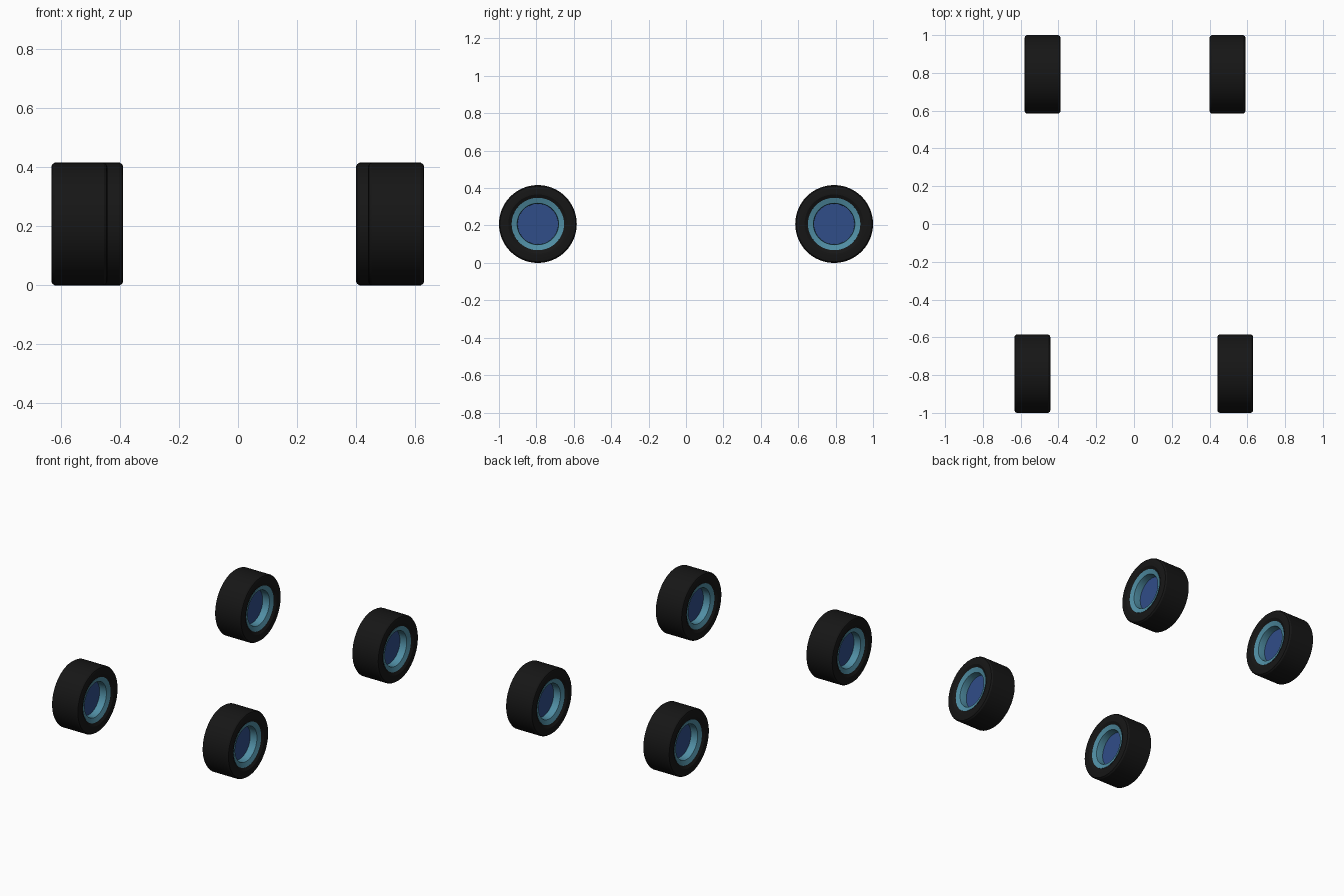
import bpy, bmesh, math
from mathutils import Vector, Matrix

if "Cube" in bpy.data.objects:
    bpy.data.objects.remove(bpy.data.objects["Cube"])

SEGMENTS = 64
RADIUS = 0.208


def material(name, color):
    m = bpy.data.materials.new(name)
    m.diffuse_color = (*color, 1)
    m.use_nodes = True
    m.node_tree.nodes["Principled BSDF"].inputs["Base Color"].default_value = m.diffuse_color
    return m


def mirrored(half):
    """Complete a half profile of (x, radius) points across the wheel's mid plane."""
    return half + [(-x, r) for x, r in reversed(half)]


def lathe(name, profile, mat, location, closed=True):
    """Revolve an (x, radius) profile about the x axis."""
    bm = bmesh.new()
    verts = [bm.verts.new((x, 0, r)) for x, r in profile]
    pairs = list(zip(verts, verts[1:]))
    if closed:
        pairs.append((verts[-1], verts[0]))
    edges = [bm.edges.new(p) for p in pairs]
    bmesh.ops.spin(bm, geom=verts + edges, cent=(0, 0, 0), axis=(1, 0, 0),
                   angle=math.tau, steps=SEGMENTS, use_duplicate=False)
    bmesh.ops.remove_doubles(bm, verts=bm.verts, dist=1e-5)
    bmesh.ops.recalc_face_normals(bm, faces=bm.faces)
    mesh = bpy.data.meshes.new(name)
    bm.to_mesh(mesh)
    bm.free()
    obj = bpy.data.objects.new(name, mesh)
    bpy.context.collection.objects.link(obj)
    mesh.materials.append(mat)
    obj.location = location
    bpy.ops.object.select_all(action='DESELECT')
    obj.select_set(True)
    bpy.context.view_layer.objects.active = obj
    bpy.ops.object.shade_smooth_by_angle(angle=math.radians(30))
    return obj


rubber = material("rubber", (0.008, 0.008, 0.008))
teal = material("rim_teal", (0.08, 0.27, 0.37))
blue = material("disc_blue", (0.03, 0.075, 0.25))

# Cross-sections, from the inside bead out to the tread
tyre_half = [(0.084, 0.139), (0.089, 0.148), (0.095, 0.158), (0.095, 0.194),
             (0.092, 0.202), (0.083, RADIUS)]
rim_half = [(0.060, 0.108), (0.076, 0.111), (0.086, 0.140), (0.070, 0.1405)]
disc_half = [(0.030, 0.0), (0.030, 0.110)]

# Wheel centres: the front pair stands wider than the rear pair
wheels = {
    "front_left": (-0.538, -0.792), "front_right": (0.536, -0.792),
    "rear_left": (-0.484, 0.792), "rear_right": (0.495, 0.792),
}

for place, (x, y) in wheels.items():
    centre = (x, y, RADIUS)
    lathe(place + "_tyre", mirrored(tyre_half), rubber, centre)
    lathe(place + "_rim", mirrored(rim_half), teal, centre)
    lathe(place + "_hub_disc", mirrored(disc_half), blue, centre, closed=False)
